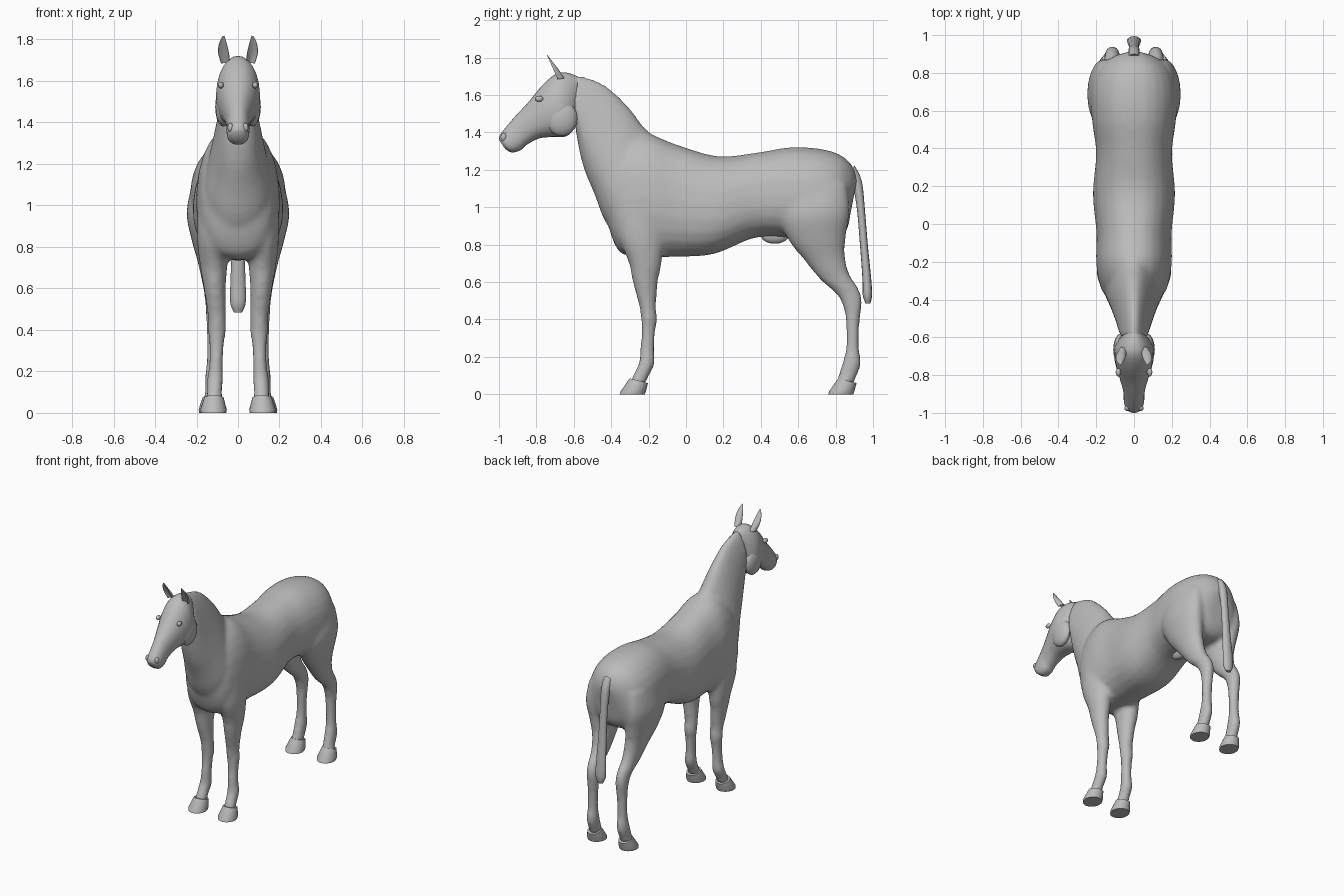
import bpy, bmesh, math
from mathutils import Vector

cube = bpy.data.objects.get("Cube")
if cube:
    bpy.data.objects.remove(cube, do_unlink=True)

grey = bpy.data.materials.new("warm_grey")
grey.use_nodes = True
COLOUR = (0.5, 0.5, 0.5, 1)
grey.diffuse_color = COLOUR
grey.node_tree.nodes["Principled BSDF"].inputs["Base Color"].default_value = COLOUR


def spline(a, b, c, d, t):
    """Smooth interpolation between the sections b and c."""
    return [q + t / 2 * (r - p + t * (2 * p - 5 * q + 4 * r - s + t * (3 * (q - r) + s - p)))
            for p, q, r, s in zip(a, b, c, d)]


def refine(sections, steps):
    last = len(sections) - 1
    result = []
    for i in range(last):
        near = [sections[min(max(i + k, 0), last)] for k in (-1, 0, 1, 2)]
        result += [spline(*near, j / steps) for j in range(steps)]
    return result + [sections[-1]]


def loft(bm, sections, side=1, steps=4, sides=24, egg=0, power=2, cup=0):
    """Section: first edge y, z; second edge y, z; half width; optional x centre."""
    sections = [tuple(s) + (0,) * (6 - len(s)) for s in sections]
    rings = []
    for y1, z1, y2, z2, width, x in refine(sections, steps):
        first, second = Vector((0, y1, z1)), Vector((0, y2, z2))
        middle, half = (first + second) / 2, (first - second) / 2
        ring = []
        for k in range(sides):
            angle = math.tau * k / sides
            c, s = math.cos(angle), math.sin(angle)
            depth = math.copysign(abs(c) ** (2 / power), c)
            across = math.copysign(abs(s) ** (2 / power), s) * (1 - egg * c)
            if c > 0:
                depth *= 1 - cup * c
            point = middle + half * depth
            point.x = side * (x + width * across)
            ring.append(bm.verts.new(point))
        rings.append(ring)
    for a, b in zip(rings, rings[1:]):
        for k in range(sides):
            n = (k + 1) % sides
            bm.faces.new((a[k], a[n], b[n], b[k]))
    bm.faces.new(rings[0])
    bm.faces.new(rings[-1])


def finish(name, bm, angle=40):
    bmesh.ops.recalc_face_normals(bm, faces=bm.faces)
    mesh = bpy.data.meshes.new(name)
    bm.to_mesh(mesh)
    bm.free()
    mesh.materials.append(grey)
    obj = bpy.data.objects.new(name, mesh)
    bpy.context.collection.objects.link(obj)
    bpy.ops.object.select_all(action="DESELECT")
    obj.select_set(True)
    bpy.context.view_layer.objects.active = obj
    bpy.ops.object.shade_smooth_by_angle(angle=math.radians(angle))
    return obj


def ball(name, centre, radii):
    bm = bmesh.new()
    bmesh.ops.create_uvsphere(bm, u_segments=16, v_segments=10, radius=1)
    bmesh.ops.scale(bm, vec=radii, verts=bm.verts)
    bmesh.ops.translate(bm, vec=centre, verts=bm.verts)
    return finish(name, bm)


TORSO = [(-.45, 1.12, -.415, .9, .07), (-.4, 1.24, -.38, .8, .14), (-.32, 1.36, -.33, .745, .18),
         (-.2, 1.39, -.2, .735, .2), (-.05, 1.335, -.05, .735, .198), (.17, 1.273, .15, .75, .217),
         (.39, 1.294, .36, .835, .2), (.55, 1.32, .52, .84, .22), (.7, 1.315, .68, .82, .23),
         (.82, 1.283, .8, .82, .2), (.89, 1.22, .86, .88, .13), (.915, 1.15, .88, .97, .06)]
NECK = [(-.61, 1.71, -.59, 1.42, .07), (-.5, 1.685, -.57, 1.3, .085), (-.41, 1.636, -.54, 1.19, .1),
        (-.3, 1.53, -.49, 1.07, .125), (-.2, 1.405, -.43, .92, .155), (-.05, 1.33, -.33, .8, .17)]
HEAD = [(-.58, 1.7, -.58, 1.5, .05), (-.64, 1.72, -.6, 1.42, .085), (-.7, 1.71, -.64, 1.38, .105),
        (-.77, 1.65, -.7, 1.375, .1), (-.84, 1.565, -.78, 1.37, .078), (-.91, 1.49, -.85, 1.335, .058),
        (-.965, 1.425, -.885, 1.305, .055), (-.995, 1.385, -.93, 1.293, .048), (-1, 1.36, -.965, 1.31, .028)]
FORELEG = [(-.36, 1.05, -.12, 1, .07, .125), (-.36, .85, -.12, .82, .075, .122),
           (-.305, .7, -.13, .7, .065, .117), (-.285, .6, -.15, .6, .053, .112),
           (-.25, .47, -.16, .47, .044, .102), (-.24, .4, -.155, .4, .044, .102),
           (-.238, .33, -.165, .33, .036, .103), (-.245, .24, -.17, .24, .034, .106),
           (-.252, .17, -.168, .16, .039, .11), (-.285, .1, -.205, .085, .037, .114),
           (-.3, .06, -.215, .05, .045, .116)]
HINDLEG = [(.52, 1.1, .86, 1.12, .07, .15), (.5, .95, .875, .98, .09, .158),
           (.55, .82, .855, .84, .08, .143), (.63, .72, .85, .74, .065, .13),
           (.72, .61, .875, .64, .05, .122), (.81, .53, .92, .57, .043, .117),
           (.845, .45, .942, .5, .04, .115), (.855, .37, .93, .4, .036, .115),
           (.857, .26, .925, .26, .034, .117), (.84, .18, .935, .165, .039, .12),
           (.815, .1, .91, .09, .038, .122), (.805, .06, .89, .05, .045, .124)]
HOOF = [(-.302, .085, -.203, .06, .047, .116), (-.35, .015, -.215, .015, .064, .118),
        (-.355, 0, -.22, 0, .061, .118)]
EAR = [(-.71, 1.68, -.65, 1.69, .022, .06), (-.73, 1.74, -.68, 1.735, .026, .07),
       (-.74, 1.785, -.715, 1.78, .018, .073), (-.748, 1.82, -.742, 1.815, .004, .07)]
TAIL = [(.87, 1.16, .9, 1.225, .03), (.895, 1.1, .94, 1.14, .03), (.915, .98, .957, .98, .027),
        (.93, .8, .972, .8, .03), (.943, .62, .99, .62, .037), (.945, .53, .995, .53, .037),
        (.96, .485, .985, .485, .02)]

# Trunk, neck and legs, fused into one skin
bm = bmesh.new()
loft(bm, TORSO, egg=.1, power=2.3)
loft(bm, NECK, egg=.3)
for side in (-1, 1):
    loft(bm, FORELEG, side)
    loft(bm, HINDLEG, side)
body = finish("body", bm)
skin = body.modifiers.new("fuse", "REMESH")
skin.mode = "VOXEL"
skin.voxel_size = .016
skin.use_smooth_shade = True
relax = body.modifiers.new("relax", "SMOOTH")
relax.factor = .5
relax.iterations = 5

# Head and tail
bm = bmesh.new()
loft(bm, HEAD, egg=.08, power=2.2)
finish("head", bm, 60)
bm = bmesh.new()
loft(bm, TAIL, sides=12)
finish("tail", bm, 60)
ball("sheath", (0, .475, .85), (.032, .075, .045))

# Paired parts
for side, label in ((-1, "right"), (1, "left")):
    for place, shift in (("front", (0, 0, 0)), ("hind", (side * .008, 1.115, 0))):
        bm = bmesh.new()
        loft(bm, HOOF, side, steps=1)
        bmesh.ops.translate(bm, vec=shift, verts=bm.verts)
        finish(f"{place}_{label}_hoof", bm)
    bm = bmesh.new()
    loft(bm, EAR, side, sides=16, cup=1.3)
    finish(f"{label}_ear", bm, 60)
    ball(f"{label}_cheek", (side * .07, -.665, 1.475), (.04, .085, .095))
    ball(f"{label}_eye", (side * .083, -.785, 1.58), (.014, .022, .016))
    ball(f"{label}_nostril", (side * .036, -.975, 1.375), (.014, .016, .022))
